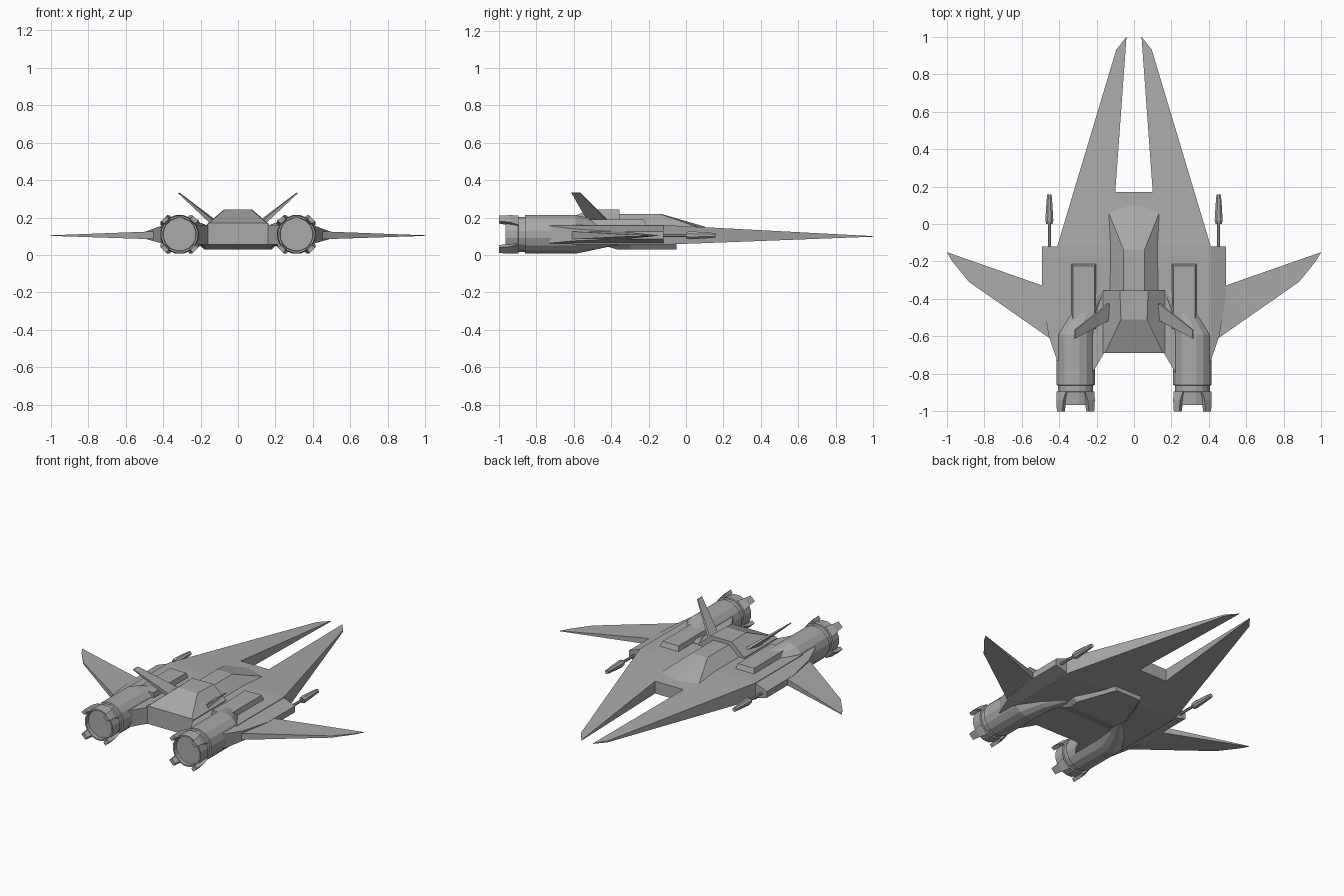
import bpy
import math

cube = bpy.data.objects.get("Cube")
if cube:
    bpy.data.objects.remove(cube, do_unlink=True)

GREY = (0.4, 0.4, 0.4, 1)
paint = bpy.data.materials.new("hull grey")
paint.use_nodes = True
paint.diffuse_color = GREY
paint.node_tree.nodes["Principled BSDF"].inputs["Base Color"].default_value = GREY


def loft(name, rings, mirror=True):
    """Skin equal-sized rings of points, cap both ends, optionally mirror in x."""
    n = len(rings[0])
    verts = [p for ring in rings for p in ring]
    faces = [(a * n + i, a * n + (i + 1) % n, (a + 1) * n + (i + 1) % n, (a + 1) * n + i)
             for a in range(len(rings) - 1) for i in range(n)]
    faces += [tuple(reversed(range(n))), tuple(range(len(verts) - n, len(verts)))]
    mesh = bpy.data.meshes.new(name)
    mesh.from_pydata(verts, [], faces)
    mesh.materials.append(paint)
    obj = bpy.data.objects.new(name, mesh)
    bpy.context.collection.objects.link(obj)
    # consistent outward normals
    import bmesh
    bm = bmesh.new()
    bm.from_mesh(mesh)
    bmesh.ops.recalc_face_normals(bm, faces=bm.faces)
    bm.to_mesh(mesh)
    bm.free()
    if mirror:
        mod = obj.modifiers.new("mirror", "MIRROR")
        mod.use_mirror_merge = False
    return obj


def slab(name, outline, bottom, top, mirror=True):
    """Plan outline between two height functions of x and y."""
    return loft(name, [[(x, y, h(x, y)) for x, y in outline] for h in (bottom, top)], mirror)


def both(half):
    """Complete a half outline across x = 0."""
    return half + [(-x, y) for x, y in reversed(half) if x > 0]


def circle(x, y, z, r, n=16):
    return [(x + r * math.cos(math.tau * (i + 0.5) / n), y,
             z + r * math.sin(math.tau * (i + 0.5) / n)) for i in range(n)]


def flat(z):
    return lambda x, y: z


# Hull: tapering forked bow and level stern
slab("bow_hull", both([(0, 0.17), (0.10, 0.17), (0.04, 1.0), (0.095, 0.93), (0.41, -0.12)]),
     lambda x, y: 0.055 + 0.038 * (y + 0.12), lambda x, y: 0.16 - 0.053 * (y + 0.12), False)
slab("stern_hull", both([(0.41, -0.12), (0.41, -0.6), (0.2, -0.69)]),
     flat(0.055), flat(0.16), False)
slab("engine_fairing", [(0.16, -0.6), (0.16, -0.69), (0.225, -0.8), (0.3, -0.8), (0.3, -0.6)],
     flat(0.055), flat(0.16))

# Wing roots and swept wings
slab("wing_root", [(0.40, -0.12), (0.49, -0.12), (0.49, -0.39), (0.455, -0.6), (0.41, -0.73), (0.40, -0.73)],
     lambda x, y: 0.06 + 0.28 * (x - 0.4), lambda x, y: 0.16 - 0.38 * (x - 0.4))
slab("wing", [(0.45, -0.345), (0.5, -0.325), (1.0, -0.15), (0.97, -0.2), (0.88, -0.31), (0.45, -0.61)],
     lambda x, y: 0.084 + 0.033 * (x - 0.45), lambda x, y: 0.126 - 0.038 * (x - 0.45))

# Belly plate
loft("belly_plate", [
    [(-0.1, -0.05, 0.07), (0.1, -0.05, 0.07), (0.22, -0.3, 0.07), (0.2, -0.5, 0.07),
     (-0.2, -0.5, 0.07), (-0.22, -0.3, 0.07)],
    [(-0.09, -0.05, 0.03), (0.09, -0.05, 0.03), (0.18, -0.3, 0.03), (0.17, -0.37, 0.03),
     (-0.17, -0.37, 0.03), (-0.18, -0.3, 0.03)]], False)

# Cockpit canopy and the raised spine behind it
loft("canopy", [
    [(-0.14, -0.36, 0.15), (0.14, -0.36, 0.15), (0.135, 0.06, 0.15), (0, 0.105, 0.15), (-0.135, 0.06, 0.15)],
    [(-0.055, -0.36, 0.22), (0.055, -0.36, 0.22), (0.055, -0.14, 0.22), (0, -0.135, 0.22),
     (-0.055, -0.14, 0.22)]], False)


def spine_section(y, base, top, z):
    return [(-base, y, 0.12), (base, y, 0.12), (base, y, 0.165), (top, y, z), (-top, y, z), (-base, y, 0.165)]


loft("spine", [spine_section(-0.355, 0.165, 0.075, 0.243), spine_section(-0.51, 0.165, 0.07, 0.243),
               spine_section(-0.69, 0.165, 0.155, 0.17)], False)

# Raised deck pads
loft("deck_pad", [[(x0, y1, z), (x1, y1, z), (x1, -0.56, z), (x0, -0.56, z)]
                  for x0, x1, y1, z in ((0.2, 0.335, -0.21, 0.15), (0.21, 0.325, -0.225, 0.19))])

# Canted tail fins
loft("tail_fin", [
    [(0.11, -0.41, 0.18), (0.125, -0.41, 0.17), (0.15, -0.52, 0.17), (0.125, -0.51, 0.18)],
    [(0.312, -0.565, 0.333), (0.318, -0.565, 0.33), (0.32, -0.612, 0.33), (0.314, -0.612, 0.333)]])

# Engines: inward bent duct, barrel, groove and recessed nozzle
EX, EZ = 0.312, 0.11
stations = [(0.19, -0.36, 0.055), (0.265, -0.47, 0.08), (EX, -0.59, 0.105), (EX, -0.86, 0.105),
            (EX, -0.862, 0.095), (EX, -0.895, 0.095), (EX, -0.897, 0.104), (EX, -0.965, 0.1),
            (EX, -0.965, 0.09), (EX, -0.945, 0.088)]
loft("engine", [circle(x, y, EZ, r) for x, y, r in stations])

# Four flared claws round each nozzle
for k in range(4):
    a = math.tau * (k + 0.5) / 4

    def claw_section(y, inner, outer, spread):
        return [(EX + r * math.cos(a + s), y, EZ + r * math.sin(a + s))
                for r, s in ((inner, -spread), (outer, -spread), (outer, spread), (inner, spread))]

    loft("nozzle_claw_%d" % (k + 1), [claw_section(-0.895, 0.09, 0.113, 0.32),
                                      claw_section(-0.94, 0.09, 0.122, 0.22),
                                      claw_section(-1.0, 0.1, 0.122, 0.17)])

# Wing root cannons
loft("cannon", [circle(0.452, y, 0.105, r, 8) for y, r in
                ((-0.14, 0.009), (0.0, 0.009), (0.0, 0.018), (0.02, 0.023), (0.1, 0.018), (0.158, 0.013))])
